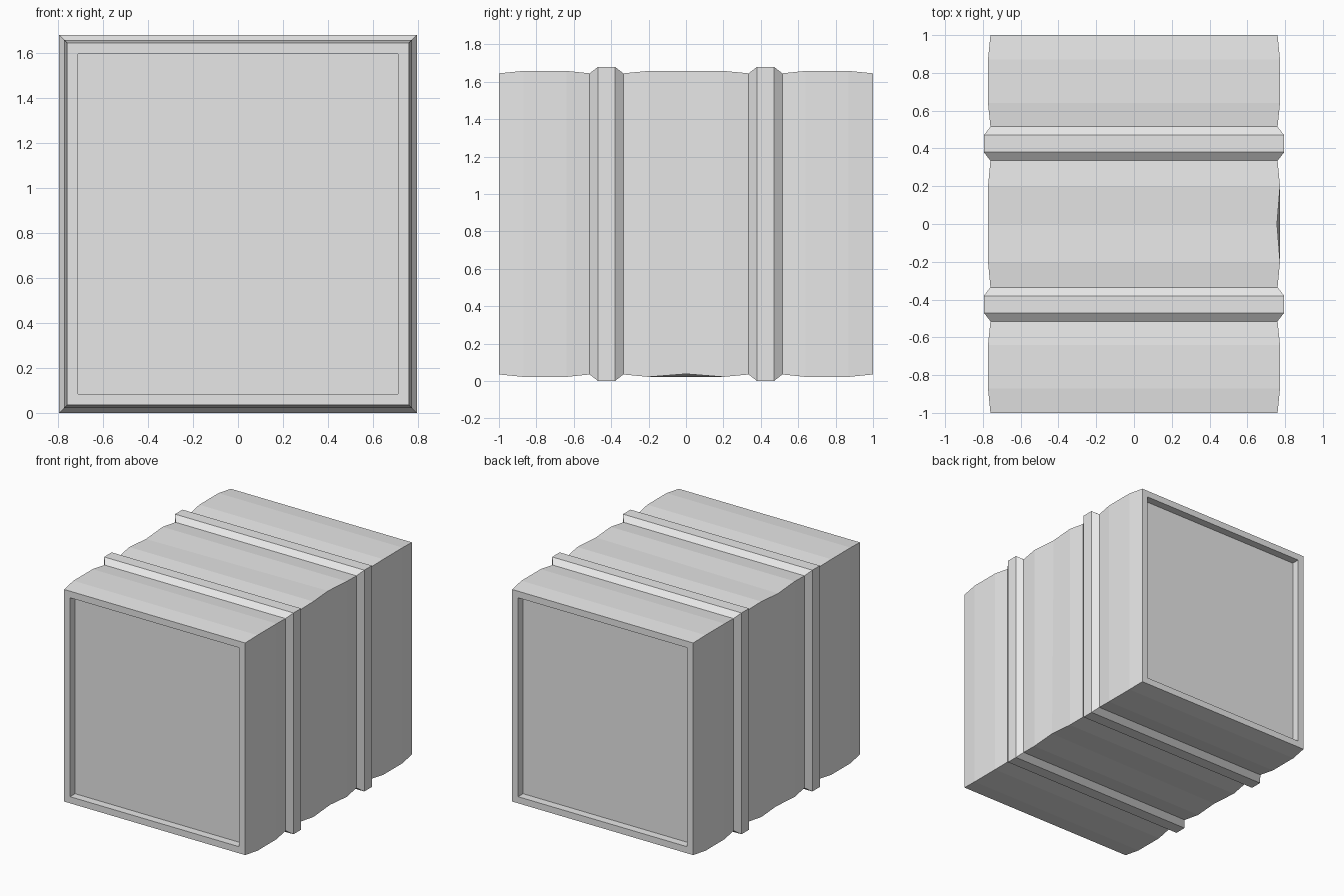
import bpy, bmesh
from mathutils import Vector

cube = bpy.data.objects.get("Cube")
if cube:
    bpy.data.objects.remove(cube)

grey = bpy.data.materials.new("light grey")
grey.use_nodes = True
grey.diffuse_color = (0.8, 0.8, 0.8, 1)
grey.node_tree.nodes["Principled BSDF"].inputs["Base Color"].default_value = (0.8, 0.8, 0.8, 1)

MID_Z = 0.84
HEIGHT_GAIN = 0.045   # the box is slightly taller than wide


def loft(name, profile, caps):
    """Square hull through (y, half width, twist) stations along y."""
    bm = bmesh.new()
    rings = []
    for y, w, twist in profile:
        h = w + HEIGHT_GAIN
        ring = []
        for sx, sz in ((1, -1), (1, 1), (-1, 1), (-1, -1)):
            x = sx * (w - (twist if sx == sz else 0))
            z = sz * (h - (twist if sx != sz else 0))
            ring.append(bm.verts.new(Vector((x, y, MID_Z + z))))
        rings.append(ring)
    for a, b in zip(rings, rings[1:]):
        for i in range(4):
            j = (i + 1) % 4
            bm.faces.new((a[i], b[i], b[j], a[j]))
    if caps:
        bm.faces.new(rings[0])
        bm.faces.new(rings[-1])
    bmesh.ops.recalc_face_normals(bm, faces=bm.faces)
    mesh = bpy.data.meshes.new(name)
    bm.to_mesh(mesh)
    bm.free()
    mesh.materials.append(grey)
    obj = bpy.data.objects.new(name, mesh)
    bpy.context.collection.objects.link(obj)
    return obj


# Bulging body, with recessed end panels made by the stepped-in stations
half = [(0.94, 0.71, 0), (1.0, 0.71, 0), (1.0, 0.76, 0), (0.87, 0.773, 0),
        (0.64, 0.773, 0), (0.515, 0.76, 0), (0.335, 0.76, 0), (0.2, 0.773, 0)]
body = [(-y, w, t) for y, w, t in half] + [(0, 0.773, 0.016)] + half[::-1]
# The recess floor is slightly shorter than the frame opening allows
loft("barrel_body", body, True)

# Raised bands with bevelled sides
for name, y in (("front_band", -0.425), ("back_band", 0.425)):
    loft(name, [(y - 0.09, 0.76, 0), (y - 0.045, 0.795, 0),
                (y + 0.045, 0.795, 0), (y + 0.09, 0.76, 0)], False)
